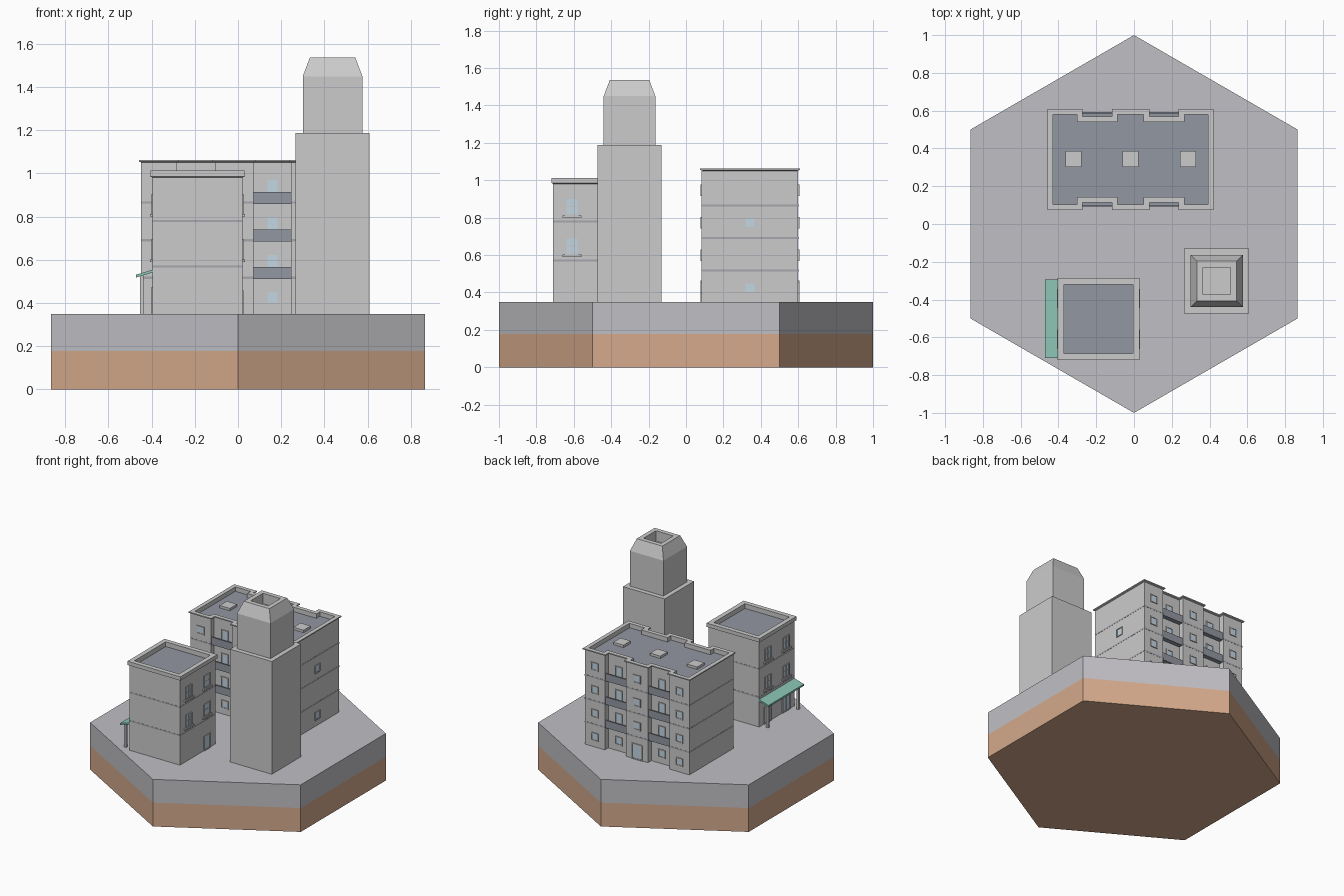
import bpy, bmesh, math

if "Cube" in bpy.data.objects:
    bpy.data.objects.remove(bpy.data.objects["Cube"])

MATS, PARTS = {}, {}

def material(name, rgb):
    m = bpy.data.materials.new(name)
    m.diffuse_color = (*rgb, 1)
    m.use_nodes = True
    m.node_tree.nodes["Principled BSDF"].inputs["Base Color"].default_value = m.diffuse_color
    MATS[name] = m

material("soil", (0.66, 0.40, 0.26))
material("paving", (0.53, 0.52, 0.55))
material("roof", (0.29, 0.31, 0.36))
material("band", (0.38, 0.38, 0.42))
material("glass", (0.55, 0.68, 0.78))
material("green", (0.26, 0.56, 0.46))

def part(name, mat=None):
    """Geometry of the same part is gathered in one bmesh."""
    return PARTS.setdefault(name, (bmesh.new(), mat))[0]

def loft(name, loops, mat=None, cyclic=False):
    bm = part(name, mat)
    rows = [[bm.verts.new(p) for p in loop] for loop in loops]
    faces = []
    pairs = list(zip(rows, rows[1:])) + ([(rows[-1], rows[0])] if cyclic else [])
    for a, b in pairs:
        for i in range(len(a)):
            j = (i + 1) % len(a)
            faces.append(bm.faces.new((a[i], a[j], b[j], b[i])))
    if not cyclic:
        faces += [bm.faces.new(rows[0]), bm.faces.new(rows[-1])]
    bmesh.ops.recalc_face_normals(bm, faces=faces)

def at(outline, z):
    return [(x, y, z) for x, y in outline]

def prism(name, outline, z0, z1, mat=None):
    loft(name, [at(outline, z0), at(outline, z1)], mat)

def rect(x0, x1, y0, y1):
    return [(x0, y0), (x1, y0), (x1, y1), (x0, y1)]

def square(cx, cy, h):
    return rect(cx - h, cx + h, cy - h, cy + h)

def parapet(name, outer, inner, z_wall, z_roof, z_top):
    loft(name, [at(outer, z_wall), at(outer, z_top), at(inner, z_top), at(inner, z_roof - 0.01)], cyclic=True)

def wall_box(name, wall, u, w, z0, z1, out, mat=None, back=0.01):
    """Box centred at u along a wall (axis, sign, position), standing out from it."""
    axis, s, pos = wall
    lo, hi = sorted((pos - s * back, pos + s * out))
    o = rect(lo, hi, u - w / 2, u + w / 2) if axis == "x" else rect(u - w / 2, u + w / 2, lo, hi)
    prism(name, o, z0, z1, mat)

def opening(prefix, wall, u, w, z0, z1, mullion=False, transom=False, sill=False):
    t, out = 0.007, 0.006
    f = prefix + "_frames"
    wall_box(prefix + "_glass", wall, u, w - t, z0 + t / 2, z1 - t / 2, 0.002, "glass")
    for s in (-1, 1):
        wall_box(f, wall, u + s * (w - t) / 2, t, z0, z1, out)
    for z in (z0, z1 - t):
        wall_box(f, wall, u, w - 2 * t, z, z + t, out)
    if mullion:
        wall_box(f, wall, u, 0.005, z0 + t, z1 - t, out - 0.001)
    if transom:
        zm = (z0 + z1) / 2
        wall_box(f, wall, u, w - 2 * t, zm - 0.0025, zm + 0.0025, out - 0.002)
    if sill:
        wall_box(prefix + "_sills", wall, u, w + 0.03, z0 - 0.012, z0, 0.012)

# Hexagonal ground in two layers
hexagon = [(math.cos(math.radians(30 + 60 * i)), math.sin(math.radians(30 + 60 * i))) for i in range(6)]
prism("soil_layer", hexagon, 0, 0.177, "soil")
prism("paving_layer", hexagon, 0.177, 0.35, "paving")
G = 0.35

# Apartment block with balcony recesses on both long sides
CX, CY, HX, HY = -0.018, 0.342, 0.43, 0.258
RC, RW, RD = 0.177, 0.0875, 0.04

def block_outline(d):
    r1, r2 = RC - RW + d, RC + RW - d
    xs = [-HX - d, -r2, -r2, -r1, -r1, r1, r1, r2, r2, HX + d]
    deep = [0, 0, 1, 1, 0, 0, 1, 1, 0, 0]
    low = [(x, -(HY + d) + RD * k) for x, k in zip(xs, deep)]
    return [(CX + s * x, CY + s * y) for s in (1, -1) for x, y in low]

prism("apartment_walls", block_outline(0), G, 1.025)
parapet("apartment_parapet", block_outline(0), block_outline(-0.02), 1.02, 1.03, 1.05)
parapet("apartment_coping", block_outline(0.01), block_outline(-0.02), 1.055, 1.055, 1.063)
prism("apartment_roof", block_outline(-0.019), 1.02, 1.03, "roof")
for i in range(1, 4):
    prism("apartment_floor_bands", block_outline(0.001), 0.512 + 0.174 * (i - 1), 0.522 + 0.174 * (i - 1), "band")
for dx in (-0.303, 0, 0.303):
    prism("roof_hatches", square(CX + dx, CY + 0.003, 0.042), 1.025, 1.048)

for s in (-1, 1):
    face = ("y", s, CY + s * HY)
    recess = ("y", s, CY + s * (HY - RD))
    for floor in range(4):
        z = 0.395 + 0.174 * floor
        for dx in (-0.348, 0.348):
            opening("apartment", face, CX + dx, 0.06, z, z + 0.06)
        if floor:
            opening("apartment", face, CX, 0.06, z, z + 0.06)
        for dx in (-RC, RC):
            if floor == 0:
                opening("apartment", recess, CX + dx, 0.06, z, z + 0.06)
                continue
            # Balcony door, slab and front panel
            zb = z - 0.058
            opening("apartment", recess, CX + dx, 0.06, zb + 0.012, z + 0.06)
            wall_box("balcony_slabs", recess, CX + dx, 2 * RW, zb, zb + 0.01, 0.032, "roof")
            edge = ("y", s, CY + s * (HY - 0.008))
            wall_box("balcony_panels", edge, CX + dx, 2 * RW, zb, zb + 0.056, 0, "roof", 0.008)
    # Entrance
    opening("apartment", face, CX, 0.09, G, 0.465, mullion=True)
side = ("x", 1, CX + HX)
for z in (0.395, 0.743):
    opening("apartment", side, CY, 0.06, z, z + 0.06)

# Small shop house
def house_outline(d):
    return rect(-0.395 - d, 0.02 + d, -0.71 - d, -0.295 + d)

prism("house_walls", house_outline(0), G, 0.975)
parapet("house_coping", house_outline(0.01), house_outline(-0.024), 0.985, 0.98, 1.013)
parapet("house_parapet", house_outline(0), house_outline(-0.024), 0.97, 0.98, 0.99)
prism("house_roof", house_outline(-0.023), 0.97, 0.978, "roof")
for z in (0.565, 0.775):
    prism("house_floor_bands", house_outline(0.001), z, z + 0.01, "band")
left, right = ("x", -1, -0.395), ("x", 1, 0.02)
for y in (-0.61, -0.395):
    for wall in (left, right):
        for z in (0.602, 0.812):
            opening("house", wall, y, 0.072, z, z + 0.094, mullion=True, transom=True, sill=True)
    opening("house", left, y, 0.09, G, 0.475, mullion=True)
opening("house", right, -0.395, 0.075, G, 0.458)

# Sloped awning on two posts
profile = [(-0.472, 0.518), (-0.39, 0.543), (-0.39, 0.556), (-0.472, 0.531)]
loft("awning", [[(x, y, z) for x, z in profile] for y in (-0.71, -0.295)], "green")
for y in (-0.68, -0.325):
    prism("awning_posts", square(-0.446, y, 0.008), G, 0.528)

# Stepped tower with tapered, hollow top
steps = [(0.172, G), (0.172, 1.188), (0.138, 1.188), (0.138, 1.45), (0.105, 1.537), (0.072, 1.537), (0.072, 1.46)]
loft("tower", [at(square(0.438, -0.302, h), z) for h, z in steps])

# Turn the gathered geometry into objects
for name, (bm, mat) in PARTS.items():
    mesh = bpy.data.meshes.new(name)
    bm.to_mesh(mesh)
    bm.free()
    if mat:
        mesh.materials.append(MATS[mat])
    bpy.context.collection.objects.link(bpy.data.objects.new(name, mesh))
